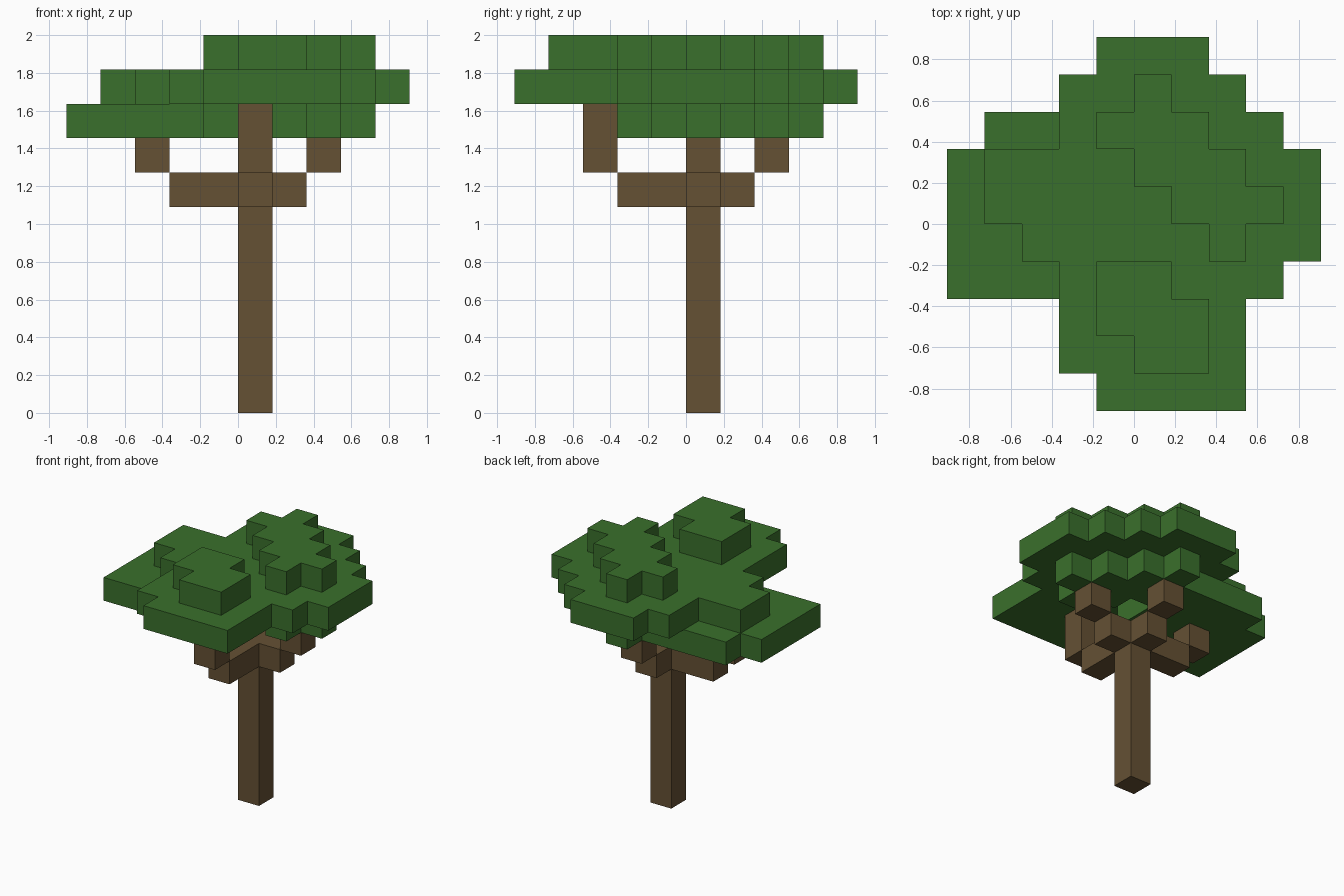
import bpy
import bmesh
import math
from mathutils import Vector

cube = bpy.data.objects.get("Cube")
if cube:
    bpy.data.objects.remove(cube, do_unlink=True)

S = 2 / 11  # block size


def make_material(name, color):
    mat = bpy.data.materials.new(name)
    mat.use_nodes = True
    mat.diffuse_color = color
    bsdf = mat.node_tree.nodes["Principled BSDF"]
    bsdf.inputs["Base Color"].default_value = color
    bsdf.inputs["Roughness"].default_value = 0.9
    return mat


def layer(level, rows):
    """Blocks of one level; each row is (y, first x, last x)."""
    return {(x, y, level) for y, a, b in rows for x in range(a, b + 1)}


leaf = make_material("leaf_green", (0.042, 0.162, 0.025, 1))
bark = make_material("bark_brown", (0.130, 0.082, 0.034, 1))

# Trunk and the cross of branches with raised tips
trunk = {(0, 0, z) for z in range(7)}
branches = {(x, 0, 6) for x in range(-2, 2)} | {(0, y, 6) for y in range(-2, 2)}
branches |= {(-3, 0, 7), (2, 0, 7), (0, 2, 7), (0, -3, 7), (0, -3, 8)}
branches -= trunk

# Leaf layers
lower = layer(8, [(3, 0, 0), (2, -4, 1), (1, -5, 2), (0, -5, -1), (0, 1, 3),
                  (-1, -5, -1), (-1, 2, 2), (-2, -5, -2)])
middle = layer(9, [(4, -1, 1), (3, -2, 2), (2, -2, 3), (1, -4, 4), (0, -4, 4),
                   (-1, -3, 4), (-2, -2, 3), (-3, -2, 2), (-4, -2, 2), (-5, -1, 2)])
back_top = layer(10, [(3, 0, 0), (2, -1, 1), (1, 0, 2), (0, 1, 3), (-1, 2, 2)])
front_top = layer(10, [(-2, -1, 0), (-3, -1, 1), (-4, 0, 1)])

parts = [("trunk", trunk, bark), ("branches", branches, bark),
         ("lower_leaves", lower, leaf), ("middle_leaves", middle, leaf),
         ("back_top_leaves", back_top, leaf), ("front_top_leaves", front_top, leaf)]
filled = set().union(*(cells for _, cells, _ in parts))


def build(name, cells, mat):
    """Skin the exposed sides of the blocks and merge flat areas."""
    bm = bmesh.new()
    for cell in sorted(cells):
        center = Vector(cell) + Vector((0.5, 0.5, 0.5))
        for axis in range(3):
            for sign in (-1, 1):
                n = Vector((0, 0, 0))
                n[axis] = sign
                if tuple(int(c + d) for c, d in zip(cell, n)) in filled:
                    continue
                u = Vector((0, 0, 0))
                u[(axis + 1) % 3] = 0.5
                v = n.cross(u)
                corners = (-u - v, u - v, u + v, v - u)
                bm.faces.new([bm.verts.new((center + n / 2 + c) * S) for c in corners])
    bmesh.ops.remove_doubles(bm, verts=bm.verts, dist=0.001)
    bmesh.ops.dissolve_limit(bm, angle_limit=math.radians(1),
                             verts=bm.verts, edges=bm.edges)
    mesh = bpy.data.meshes.new(name)
    bm.to_mesh(mesh)
    bm.free()
    mesh.materials.append(mat)
    bpy.context.collection.objects.link(bpy.data.objects.new(name, mesh))


for part in parts:
    build(*part)
